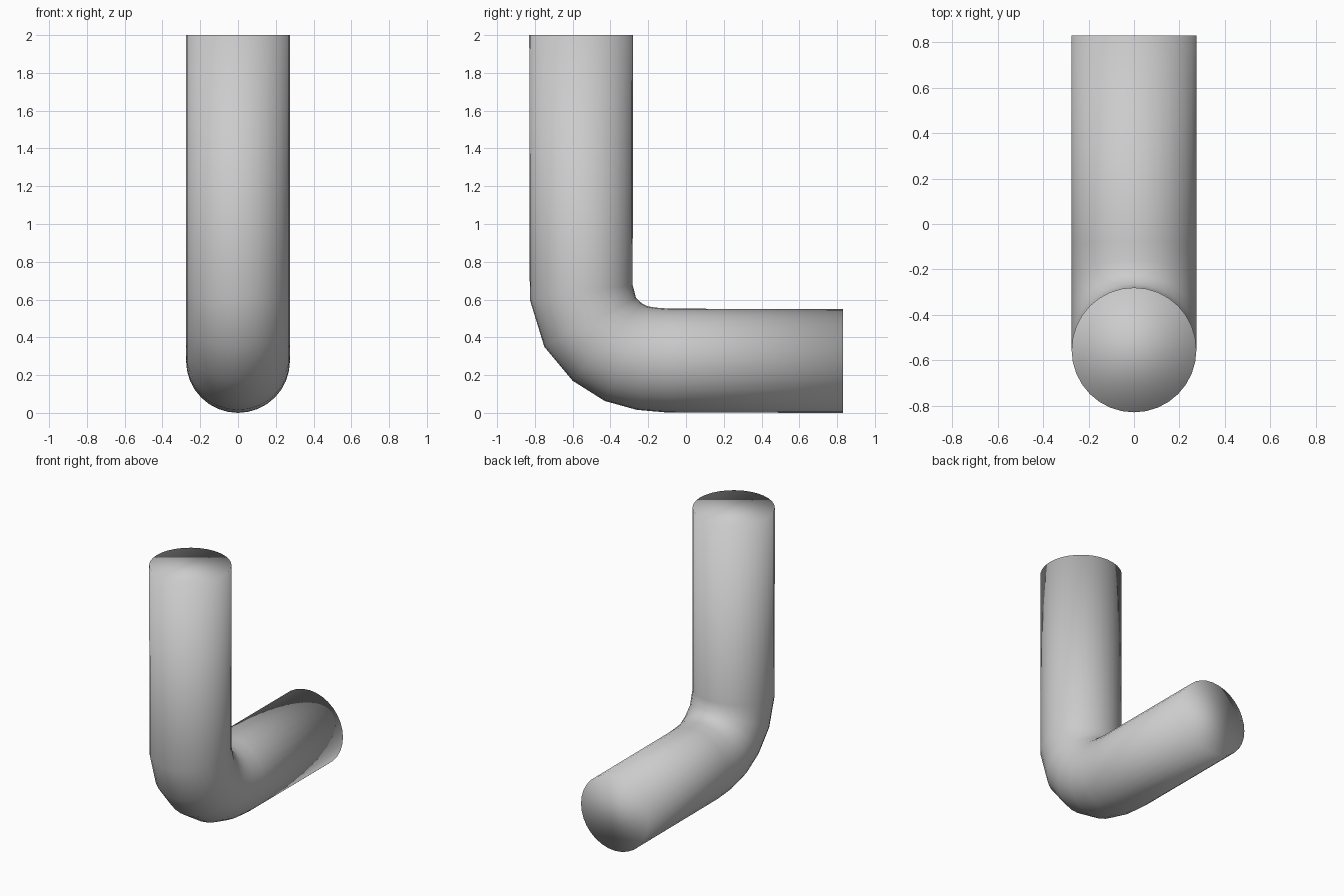
import bpy, bmesh, math
from mathutils import Vector

if "Cube" in bpy.data.objects:
    bpy.data.objects.remove(bpy.data.objects["Cube"])

R = 0.275       # pipe radius
SIDES = 32

grey = bpy.data.materials.new("plain grey")
grey.diffuse_color = (0.6, 0.6, 0.6, 1)
grey.use_nodes = True
grey.node_tree.nodes["Principled BSDF"].inputs["Base Color"].default_value = grey.diffuse_color

# Cross sections: outer-edge point (y, z) and tilt of the section in degrees
sections = [
    (-0.83, 2.0, 0),
    (-0.827, 0.60, 8),
    (-0.75, 0.35, 28),
    (-0.60, 0.17, 48),
    (-0.43, 0.063, 66),
    (-0.26, 0.016, 80),
    (-0.10, 0.002, 88),
    (0.83, 0.0, 90),
]

# Bent pipe: rings joined by quads, closed with a flat cap at each end
bm = bmesh.new()
rings = []
for y, z, tilt in sections:
    t = math.radians(tilt)
    inward = Vector((0, math.cos(t), math.sin(t)))
    centre = Vector((0, y, z)) + inward * R
    ring = []
    for i in range(SIDES):
        a = 2 * math.pi * i / SIDES
        p = centre - inward * R * math.cos(a) + Vector((R * math.sin(a), 0, 0))
        ring.append(bm.verts.new(p))
    rings.append(ring)

for a, b in zip(rings, rings[1:]):
    for i in range(SIDES):
        j = (i + 1) % SIDES
        bm.faces.new((a[i], a[j], b[j], b[i]))
bm.faces.new(rings[0])
bm.faces.new(rings[-1])
bmesh.ops.recalc_face_normals(bm, faces=bm.faces)
for f in bm.faces:
    f.smooth = True

mesh = bpy.data.meshes.new("elbow_pipe")
bm.to_mesh(mesh)
bm.free()
mesh.materials.append(grey)
pipe = bpy.data.objects.new("elbow_pipe", mesh)
bpy.context.collection.objects.link(pipe)
